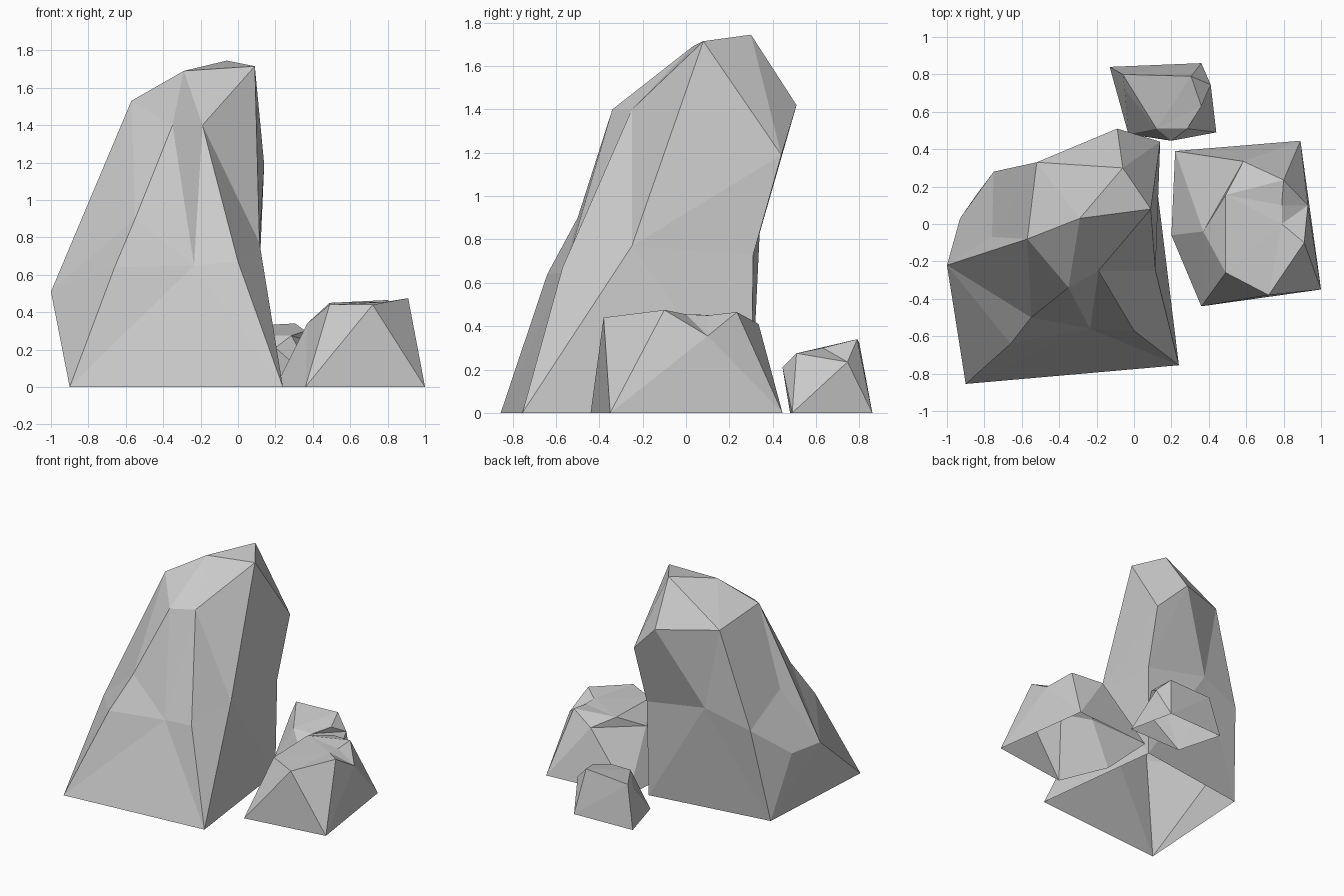
import bpy, bmesh
from mathutils import Vector
from mathutils.geometry import delaunay_2d_cdt, intersect_line_line_2d

if "Cube" in bpy.data.objects:
    bpy.data.objects.remove(bpy.data.objects["Cube"])


def flatten(p, centre, radii, is_base):
    """Stereographic map of a rock corner, seen from the rock's middle."""
    d = p - centre
    d = Vector((d.x / radii.x, d.y / radii.y, d.z / radii.z)).normalized()
    q = Vector((d.x, d.y)) / (1 + d.z)
    return q * 3 if is_base else q


def rock(name, base, upper, creases=()):
    """Faceted rock, open underneath: triangulated corners with chosen creases."""
    points = [Vector((x, y, 0)) for x, y in base] + [Vector(c) for c in upper]
    low = Vector([min(p[k] for p in points) for k in range(3)])
    high = Vector([max(p[k] for p in points) for k in range(3)])
    radii = (high - low) / 2
    centre = (low + high) / 2
    n = len(base)
    flat = [flatten(p, centre, radii, i < n) for i, p in enumerate(points)]
    edges = [(i, (i + 1) % n) for i in range(n)]
    for a, b in creases:  # keep only creases that cross no earlier one
        if not any(not {a, b} & {c, d} and
                   intersect_line_line_2d(flat[a], flat[b], flat[c], flat[d])
                   for c, d in edges):
            edges.append((a, b))
    _, _, faces, origin, _, _ = delaunay_2d_cdt(flat, edges, [], 1, 1e-6)
    bm = bmesh.new()
    verts = [bm.verts.new(p) for p in points]
    for f in faces:
        ids = [origin[i][0] for i in f if origin[i]]
        if len(ids) == 3 and not all(i < n for i in ids):
            bm.faces.new([verts[i] for i in ids])
    mesh = bpy.data.meshes.new(name)
    bm.to_mesh(mesh)
    bm.free()
    obj = bpy.data.objects.new(name, mesh)
    bpy.context.collection.objects.link(obj)


# Tall leaning boulder: waist, shoulder, crown
rock("tall_boulder",
     [(-.90, -.855), (.24, -.755), (.11, .30), (-.84, .16)], [
         (-1, -.22, .51), (-.93, .03, .50), (-.75, .28, .72), (-.40, .34, .83), (.12, .31, .73),
         (.115, -.25, .77), (0, -.57, .67), (-.235, -.56, .65), (-.66, -.64, .64), (-.55, -.50, .90),
         (-.76, -.07, .92), (-.52, .33, 1.46), (-.09, .51, 1.42), (.14, .44, 1.19),
         (-.35, -.34, 1.40), (-.19, -.25, 1.40), (-.57, -.08, 1.53),
         (-.29, .03, 1.69), (.09, .08, 1.715), (-.06, .30, 1.745)],
     [(0, 12), (12, 13), (13, 18), (18, 19), (19, 11), (19, 10), (19, 9), (19, 22), (22, 9),
      (9, 1), (10, 1), (11, 10), (22, 17), (9, 17), (18, 21), (20, 18), (20, 13), (4, 20),
      (16, 15), (15, 20), (7, 16), (7, 2), (7, 3), (17, 8), (8, 2), (9, 8), (16, 8)])

# Low boulder on the right: rim with a chipped notch
rock("low_boulder",
     [(.36, -.44), (1, -.35), (.89, .445), (.22, .39), (.20, -.06)], [
         (.585, .335, .41), (.80, .235, .465), (.93, .10, .355), (.91, -.10, .475),
         (.79, 0, .455), (.72, -.38, .44), (.49, -.26, .44), (.37, -.04, .34), (.49, .155, .45),
         (.79, .10, .45)],
     [(9, 8), (9, 7), (9, 14), (14, 6), (6, 7), (7, 2), (7, 1), (7, 8), (10, 8), (10, 11),
      (1, 8), (1, 10), (0, 10), (0, 11), (2, 6)])

# Small stone at the back: sides, then sloping top
rock("small_stone",
     [(.44, .49), (.36, .86), (-.13, .84), (-.03, .48)], [
         (.20, .445, .21), (.41, .745, .235), (-.05, .72, .26), (-.06, .80, .32),
         (.305, .79, .34), (.36, .63, .30), (.285, .51, .275), (.12, .51, .275)])
